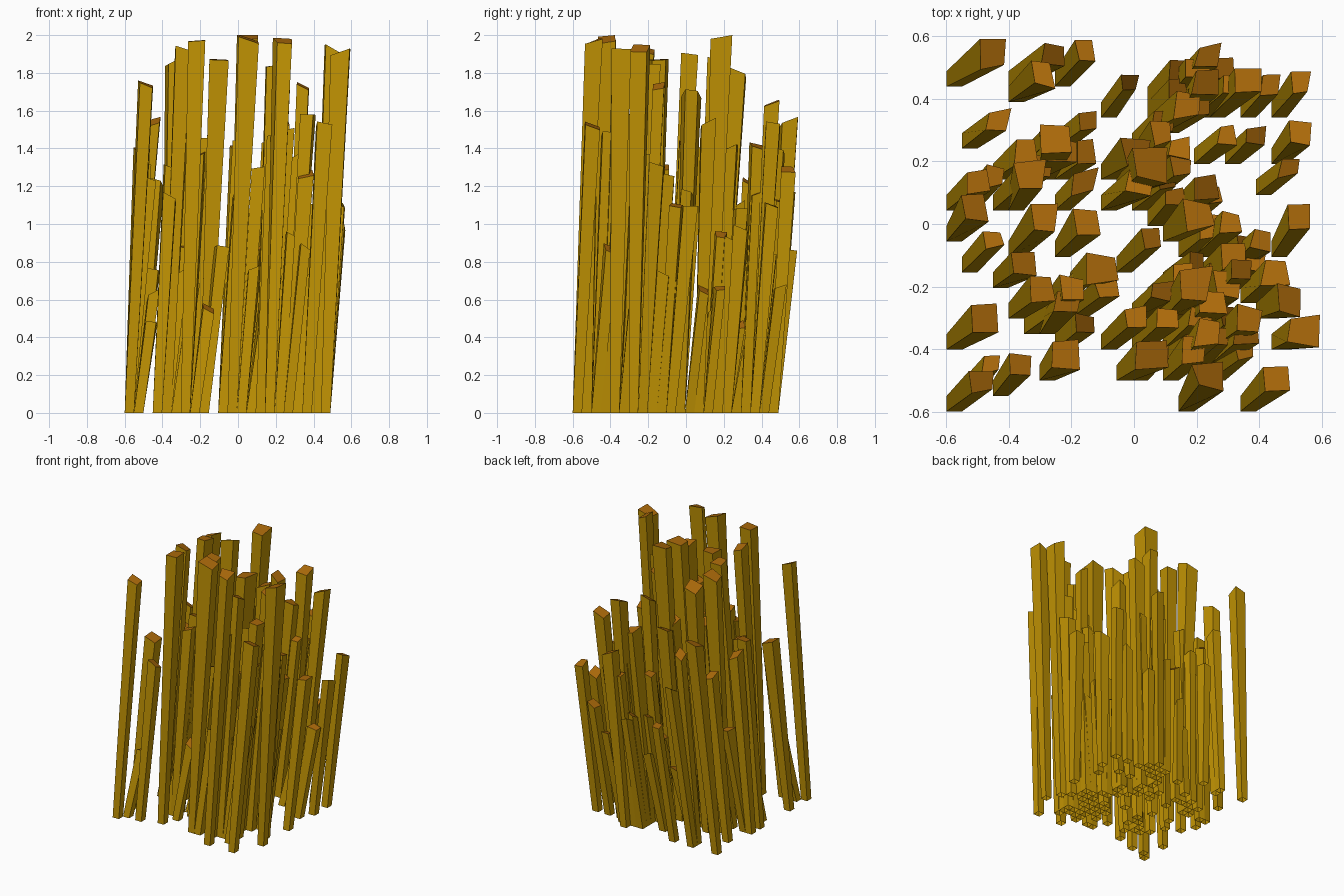
import bpy, bmesh, random

random.seed(7)
CELL = 0.0495


def material(name, color):
    m = bpy.data.materials.new(name)
    m.diffuse_color = color
    return m


side_mat = material("stalk_side", (0.53, 0.29, 0.001, 1))
tip_mat = material("stalk_tip", (0.40, 0.14, 0.003, 1))

# front half main stalks: base cell column, base cell row, tip centre x, tip centre y, height
front_main = [
    (0, 0, -.49, -.50, 1.74), (15, 0, .24, -.48, 1.97), (19, 0, .45, -.50, 1.52),
    (3, 1, -.36, -.45, 1.14), (6, 2, -.21, -.41, 1.97), (11, 2, .055, -.42, 1.98),
    (21, 4, .54, -.345, 1.91), (20, 6, .50, -.245, 1.93), (8, 8, -.10, -.145, 1.87),
    (4, 6, -.295, -.21, 1.92), (14, 6, .20, -.19, 1.84), (17, 7, .34, -.145, 1.73),
    (15, 3, .24, -.35, 1.75), (17, 4, .36, -.31, 1.58), (3, 8, -.36, -.12, 1.3),
]

# back half main stalks
back_main = [
    (11, 14, .05, .19, 1.99), (4, 10, -.29, .01, 1.90), (4, 13, -.33, .15, 1.86),
    (6, 15, -.25, .28, 1.80), (14, 11, .21, .03, 1.69), (15, 13, .235, .11, 1.53),
    (15, 19, .235, .45, 1.64), (17, 19, .36, .46, 1.52), (21, 19, .53, .455, 1.10),
    (21, 16, .535, .29, .97), (21, 10, .53, .02, 1.09), (20, 14, .50, .185, .66),
    (0, 21, -.46, .54, 1.54), (4, 21, -.255, .54, 1.15), (7, 21, -.155, .55, .86),
    (1, 17, -.435, .33, 1.22), (0, 11, -.51, .045, 1.4),
]

# filler stalks: base row -> base columns, heights vary
filler = {
    1: [1], 2: [12, 14, 17], 3: [14, 16, 17], 4: [0, 7, 10, 12, 14, 16],
    5: [5, 6, 13, 15], 6: [4, 6, 8, 12, 16], 7: [7, 13, 15, 19], 8: [14, 16, 18],
    9: [1, 11, 17, 18], 10: [7, 16, 15], 12: [13, 15], 13: [0, 1, 3, 7, 10, 12],
    14: [4, 13], 15: [3, 5, 7, 10, 13], 16: [5, 12, 16, 18], 17: [7, 12],
    18: [13, 14], 19: [10, 13, 16, 19], 20: [4, 13, 14, 16], 21: [15],
}


def stalk(name, i, j, cx, cy, h):
    """Open-bottomed square footprint tapering out to an irregular, slanted tip."""
    bm = bmesh.new()
    x, y = -0.6 + i * CELL, -0.6 + j * CELL
    signs = [(-1, -1), (1, -1), (1, 1), (-1, 1)]
    base = [bm.verts.new((x + CELL * (a > 0), y + CELL * (b > 0), 0)) for a, b in signs]
    half = 0.026 + 0.014 * h + random.uniform(-0.003, 0.003)
    sx, sy = random.uniform(-.02, .02), random.uniform(-.02, .02)
    tip = []
    for a, b in signs:
        px = cx + a * half * random.uniform(.55, 1.1)
        py = cy + b * half * random.uniform(.55, 1.1)
        tip.append(bm.verts.new((min(px, .595), min(py, .595), min(h + a * sx + b * sy, 2))))
    for k in range(4):
        n = (k + 1) % 4
        bm.faces.new((base[k], base[n], tip[n], tip[k]))
    bm.faces.new(tip).material_index = 1
    mesh = bpy.data.meshes.new(name)
    mesh.materials.append(side_mat)
    mesh.materials.append(tip_mat)
    bm.to_mesh(mesh)
    bm.free()
    bpy.context.collection.objects.link(bpy.data.objects.new(name, mesh))


for n, s in enumerate(front_main + back_main):
    stalk(f"main_stalk_{n}", *s)

for j, columns in filler.items():
    for i in columns:
        # every stalk leans towards +x and +y
        cx = -0.6 + (i + .5) * CELL + random.uniform(.065, .1)
        cy = -0.6 + (j + .5) * CELL + random.uniform(.06, .085)
        stalk(f"filler_stalk_{j}_{i}", i, j, cx, cy, random.uniform(.4, 1.55))
